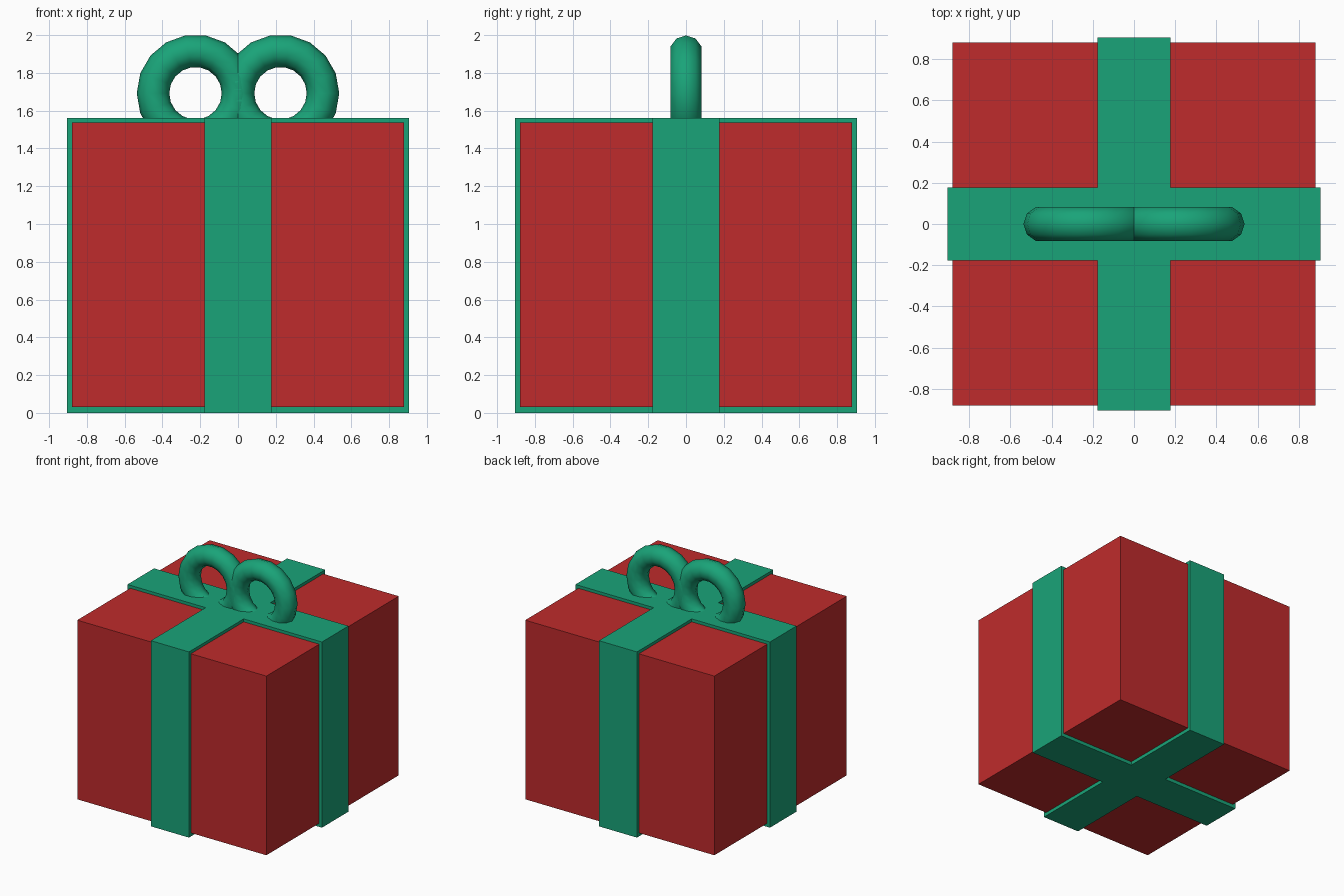
import bpy, math

if "Cube" in bpy.data.objects:
    bpy.data.objects.remove(bpy.data.objects["Cube"])


def material(name, rgb):
    m = bpy.data.materials.new(name)
    m.diffuse_color = (*rgb, 1)
    m.use_nodes = True
    m.node_tree.nodes["Principled BSDF"].inputs["Base Color"].default_value = m.diffuse_color
    return m


red = material("red_paper", (0.52, 0.024, 0.025))
green = material("green_ribbon", (0.01, 0.37, 0.19))


def box(name, x, y, z0, z1, mat):
    bpy.ops.mesh.primitive_cube_add(size=1, location=(0, 0, (z0 + z1) / 2))
    o = bpy.context.object
    o.name = name
    o.scale = (2 * x, 2 * y, z1 - z0)
    bpy.ops.object.transform_apply(location=False, rotation=False, scale=True)
    o.data.materials.append(mat)


# Wrapped box with two ribbon bands crossing around it
box("gift_box", 0.88, 0.88, 0.03, 1.537, red)
box("ribbon_front_to_back", 0.177, 0.905, 0, 1.562, green)
box("ribbon_side_to_side", 0.905, 0.177, 0, 1.562, green)

# Two upright bow loops, sunk into the lid
for name, s in (("bow_loop_left", -1), ("bow_loop_right", 1)):
    bpy.ops.mesh.primitive_torus_add(
        major_segments=18, minor_segments=10, major_radius=0.225, minor_radius=0.086,
        location=(s * 0.225, 0, 1.692), rotation=(math.pi / 2, 0, 0))
    o = bpy.context.object
    o.name = name
    o.data.materials.append(green)
    bpy.ops.object.shade_smooth_by_angle(angle=math.radians(60))
